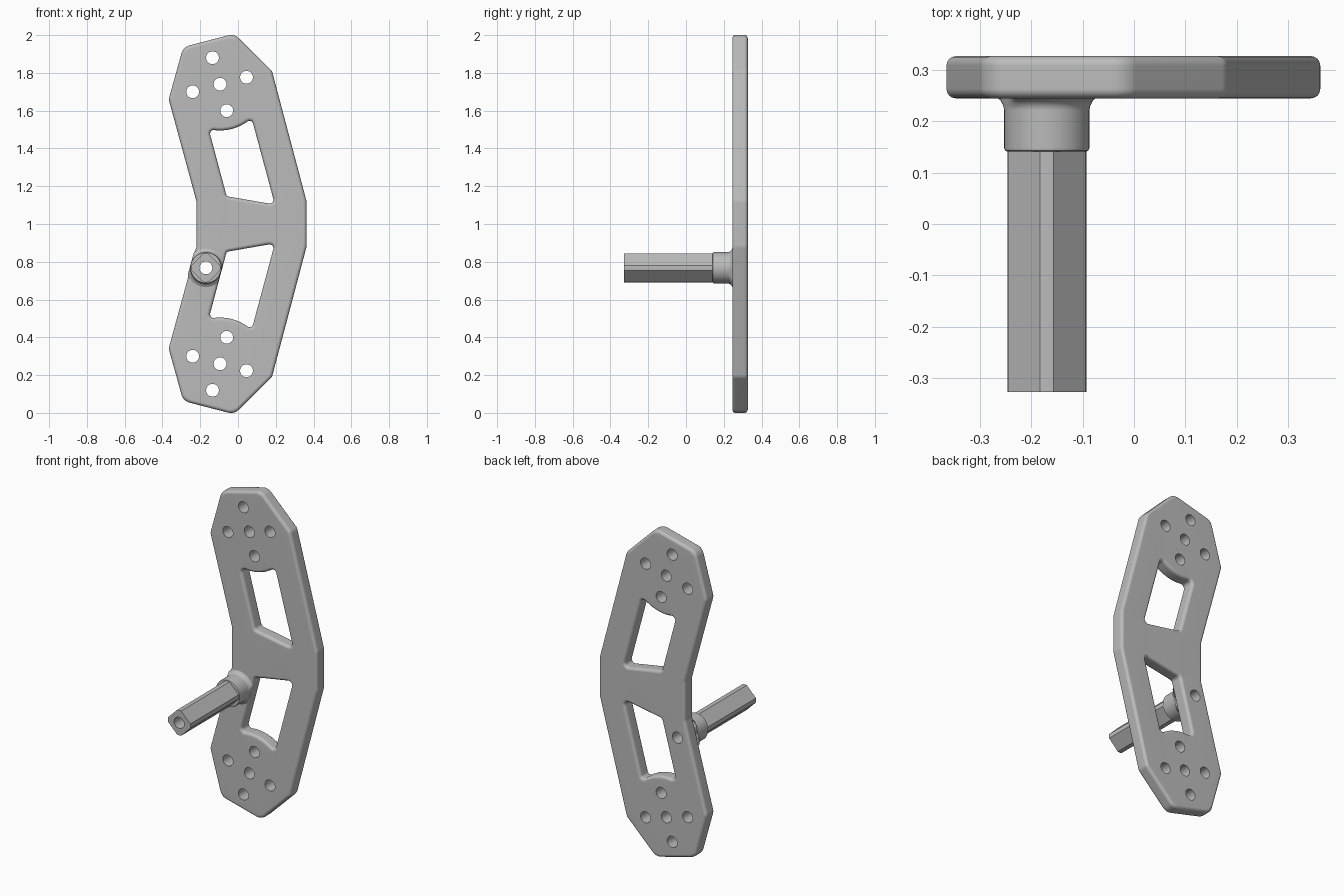
import bpy, bmesh
from math import pi, sin, cos, tan, sqrt, radians
from mathutils import Vector

cube = bpy.data.objects.get("Cube")
if cube:
    bpy.data.objects.remove(cube, do_unlink=True)

FRONT, BACK, TIP = 0.245, 0.327, -0.327
EDGE = 0.018                      # rounding of the plate rims
POST = Vector((-0.17, 0.768))     # post axis in x, z
BORE = 0.034

grey = bpy.data.materials.new("plain grey")
grey.use_nodes = True
grey.diffuse_color = (0.5, 0.5, 0.5, 1)
grey.node_tree.nodes["Principled BSDF"].inputs["Base Color"].default_value = (0.5, 0.5, 0.5, 1)


def circle(centre, r, n=36):
    return [Vector((centre[0] + r * cos(2 * pi * i / n), centre[1] + r * sin(2 * pi * i / n)))
            for i in range(n)]


def fillet(corners, steps=5):
    """Round each (x, z, radius) corner of a closed loop."""
    out = []
    for i, (x, z, r) in enumerate(corners):
        p = Vector((x, z))
        a = (Vector(corners[i - 1][:2]) - p).normalized()
        b = (Vector(corners[(i + 1) % len(corners)][:2]) - p).normalized()
        if r == 0:
            out.append(p)
            continue
        half = a.angle(b) / 2
        start, end = p + a * r / tan(half), p + b * r / tan(half)
        centre = p + (a + b).normalized() * r / sin(half)
        u, v = start - centre, end - centre
        turn = u.angle(v)
        for k in range(steps + 1):
            t = turn * k / steps
            out.append(centre + (u * sin(turn - t) + v * sin(t)) / sin(turn))
    return out


def oriented(loop, ccw):
    area = sum(p.x * q.y - q.x * p.y for p, q in zip(loop, loop[1:] + loop[:1]))
    return loop if (area > 0) == ccw else loop[::-1]


def offset(loop, d):
    """Shift a loop to its left, into the material."""
    out = []
    for i, p in enumerate(loop):
        e1 = (p - loop[i - 1]).normalized()
        e2 = (loop[(i + 1) % len(loop)] - p).normalized()
        n1, n2 = Vector((-e1.y, e1.x)), Vector((-e2.y, e2.x))
        out.append(p + d * (n1 + n2) / (1 + n1.dot(n2)))
    return out


def skin(bm, rings):
    """Join rings of (loop, y) with quads; return the vertex rings."""
    vs = [[bm.verts.new((p.x, y, p.y)) for p in loop] for loop, y in rings]
    for a, b in zip(vs, vs[1:]):
        for i in range(len(a)):
            bm.faces.new((a[i - 1], a[i], b[i], b[i - 1]))
    return vs


def finish(bm, name):
    bmesh.ops.recalc_face_normals(bm, faces=bm.faces)
    mesh = bpy.data.meshes.new(name)
    bm.to_mesh(mesh)
    bm.free()
    mesh.materials.append(grey)
    obj = bpy.data.objects.new(name, mesh)
    bpy.context.collection.objects.link(obj)
    bpy.ops.object.select_all(action='DESELECT')
    obj.select_set(True)
    bpy.context.view_layer.objects.active = obj
    bpy.ops.object.shade_smooth_by_angle(angle=radians(30))
    weighted = obj.modifiers.new("flat_faces", 'WEIGHTED_NORMAL')
    weighted.keep_sharp = True
    return obj


def flip(loop):
    return [Vector((p.x, 2 - p.y)) for p in loop]


# Plate outline, upper half mirrored about mid height
upper = [(0.363, 1.12, 0.06), (0.18, 1.81, 0.04), (-0.02, 2.007, 0.06),
         (-0.29, 1.937, 0.06), (-0.367, 1.66, 0.04), (-0.22, 1.12, 0.04)]
outline = fillet(upper + [(x, 2 - z, r) for x, z, r in reversed(upper)])

# Window with an arched edge around the hole pattern
hub = Vector((-0.095, 1.74))
arc = [(x, hub.y - sqrt(0.06 - (x - hub.x) ** 2), 0)
       for x in [-0.115 + 0.025 * i for i in range(7)]]
window = fillet([(-0.06, 1.147, 0.02), (-0.155, 1.502, 0.02)] + arc
                + [(0.073, 1.557, 0.018), (0.195, 1.103, 0.02)])

# Bolt holes
holes = [circle(c, BORE, 24) for c in
         [(-0.135, 1.88), hub, (0.045, 1.777), (-0.24, 1.70), (-0.06, 1.60)]]
holes += [flip(h) for h in holes] + [circle(POST, BORE)]

# Plate: rounded rims, straight holes, filled front and back
bm = bmesh.new()
quarter = [(EDGE * (1 - sin(k * pi / 8)), EDGE * (1 - cos(k * pi / 8))) for k in range(5)]
caps = [[], []]
for loop, ccw, rounded in ([(outline, True, True), (window, False, True), (flip(window), False, True)]
                           + [(h, False, False) for h in holes]):
    loop = oriented(loop, ccw)
    if rounded:
        rings = [(offset(loop, d), FRONT + y) for d, y in quarter]
        rings += [(offset(loop, d), BACK - y) for d, y in reversed(quarter)]
    else:
        rings = [(loop, FRONT), (loop, BACK)]
    vs = skin(bm, rings)
    for cap, ring in zip(caps, (vs[0], vs[-1])):
        cap += [bm.edges.get((ring[i - 1], ring[i])) for i in range(len(ring))]
for cap, side in zip(caps, (-1, 1)):
    bmesh.ops.triangle_fill(bm, edges=cap, use_beauty=True, normal=(0, side, 0))
finish(bm, "bracket_plate")


# Square post with rounded-off corners, set on its corner, bored through
def post_section():
    return [POST + d * min(0.077, 0.089 / (abs(d.x) + abs(d.y))) for d in circle((0, 0), 1)]


bm = bmesh.new()
bore = circle(POST, BORE)
skin(bm, [(bore, FRONT), (bore, TIP), (post_section(), TIP), (post_section(), 0.15)])
finish(bm, "square_post")


# Collar with a fillet that only spreads along the plate arm
def collar_ring(r):
    along, across = Vector((0.259, 0.966)), Vector((0.966, -0.259))
    return [POST + along * d.dot(along) * r + across * max(-0.083, min(0.083, d.dot(across) * r))
            for d in circle((0, 0), 1, 48)]


bm = bmesh.new()
profile = [(0.05, 0.141), (0.077, 0.141), (0.081, 0.143), (0.083, 0.148), (0.083, 0.222),
           (0.085, 0.231), (0.091, 0.239), (0.104, 0.246)]
skin(bm, [(collar_ring(r), y) for r, y in profile])
finish(bm, "post_collar")
